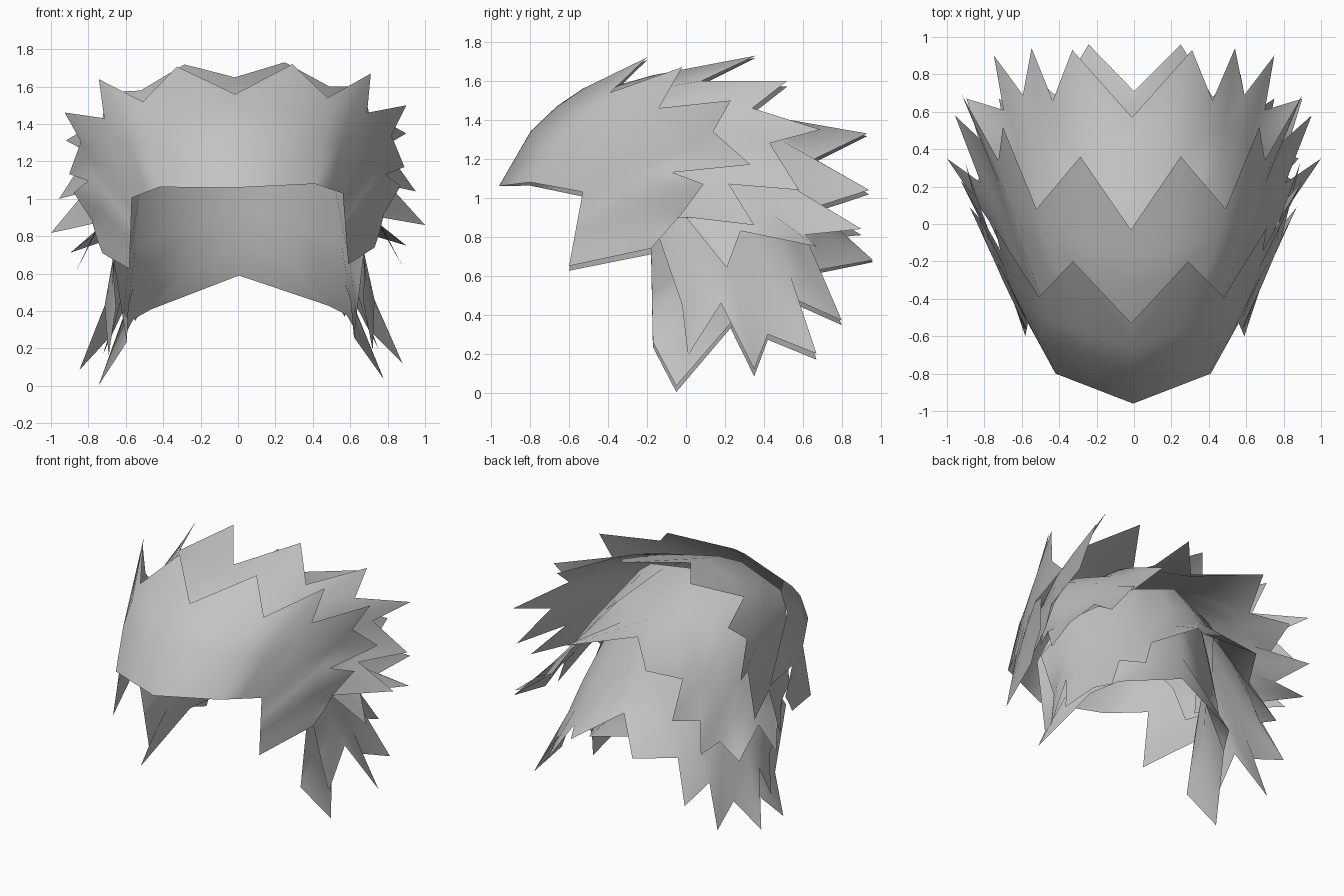
import bpy
import bmesh
from mathutils import Matrix, Vector

cube = bpy.data.objects.get("Cube")
if cube:
    bpy.data.objects.remove(cube, do_unlink=True)

# One neutral grey for all the hair
grey = bpy.data.materials.new("hair_grey")
grey.use_nodes = True
grey.diffuse_color = (0.55, 0.55, 0.55, 1)
grey.node_tree.nodes["Principled BSDF"].inputs["Base Color"].default_value = grey.diffuse_color

HEAD_CENTRE = Vector((0, 0, 0.85))
STEPS = (0.0, 0.5, 0.78)
# The whole hairpiece leans slightly to one side
to_centre = Matrix.Translation(HEAD_CENTRE)
LEAN = to_centre @ Matrix.Rotation(-0.021, 4, "Y") @ to_centre.inverted()


def upright(p):
    """Point before leaning; points on the centre line stay there."""
    return LEAN.inverted() @ Vector(p) if p[0] else Vector(p)


def sample(path, t):
    """Point at fraction t along a polyline, counted by its corners."""
    f = t * (len(path) - 1)
    i = min(int(f), len(path) - 2)
    return path[i].lerp(path[i + 1], f - i)


def strand(root, end, bow):
    """Points along a strand that bows outward over the head."""
    out = (root.lerp(end, 0.5) - HEAD_CENTRE).normalized()
    sag = bow * (end - root).length_squared
    return [root.lerp(end, t) + out * (4 * t * (1 - t) * sag) for t in STEPS]


def hair_layer(name, bow, roots, edge):
    """Half shell from root line to jagged edge (notch, tip, notch...), mirrored."""
    last = len(edge) - 1
    path = [upright(p) for p in roots]
    ends = [upright(p) for p in edge]
    # Strands bow most on the centre line and lie flat at the sides
    columns = [strand(sample(path, i / last), end, bow * (1 - i / last) ** 2)
               for i, end in enumerate(ends)]
    # Tip strands follow the surface between their two notches, then shoot out
    for i in range(1, last, 2):
        for k in range(1, len(STEPS)):
            columns[i][k] = (columns[i - 1][k] + columns[i + 1][k]) / 2
    bm = bmesh.new()
    grid = [[bm.verts.new(p) for p in col + [end]] for col, end in zip(columns, ends)]
    for a, b in zip(grid, grid[1:]):
        for k in range(len(STEPS)):
            bm.faces.new((a[k], b[k], b[k + 1], a[k + 1])).smooth = True
    mesh = bpy.data.meshes.new(name)
    bm.to_mesh(mesh)
    bm.free()
    mesh.materials.append(grey)
    obj = bpy.data.objects.new(name, mesh)
    bpy.context.collection.objects.link(obj)
    obj.matrix_world = LEAN
    mirror = obj.modifiers.new("Mirror", "MIRROR")
    mirror.use_clip = True
    mirror.merge_threshold = 0.001


# Front layer: brow corners sit above the first notches, then the temple edge drops
brow = [(0, -.96, 1.06), (.41, -.8, 1.08)]
temple_top, temple_tip = Vector((.56, -.53, 1.03)), Vector((.59, -.6, .65))
temple = [temple_top.lerp(temple_tip, i / 4) for i in range(5)]
hair_layer("front_hair", 0.14, brow + temple,
           [(0, -.53, 1.56), (.29, -.2, 1.72), (.48, -.39, 1.54), (.71, -.02, 1.67),
            (.69, -.14, 1.46), (.9, .23, 1.5), (.82, .14, 1.34), (.89, .33, 1.17),
            (.79, -.07, 1.13), (.87, .09, 1.07), (.78, -.02, .92), (.76, -.1, .83),
            (.73, -.18, .74)])

# Crown layer
hair_layer("crown_hair", 0.11,
           [(0, -.62, 1.43), (.41, -.52, 1.37), (.58, -.32, 1.15), (.65, -.25, .88)],
           [(0, -.03, 1.65), (.25, .36, 1.73), (.49, .08, 1.6), (.67, .52, 1.6),
            (.7, .34, 1.46), (.9, .69, 1.35), (.78, .43, 1.28), (.95, .58, 1.04),
            (.81, .22, 1.07), (1, .35, .86), (.77, .01, .9)])

# Back layer
hair_layer("back_hair", 0.08,
           [(0, -.12, 1.57), (.42, -.14, 1.49), (.63, -.12, 1.2), (.66, -.17, .9)],
           [(0, .57, 1.34), (.31, .93, 1.33), (.42, .66, 1.2), (.54, .94, 1.04),
            (.59, .69, .96), (.75, .9, .84), (.7, .61, .81), (.9, .67, .75),
            (.78, .28, .83), (.88, .21, .64), (.74, 0, .9)])

# Nape layer
hair_layer("nape_hair", 0.08,
           [(0, .4, 1.32), (.36, .36, 1.2), (.58, .1, 1.05), (.68, -.14, .8)],
           [(0, .71, .84), (.25, .96, .68), (.42, .68, .63), (.57, .8, .37),
            (.61, .58, .47), (.75, .67, .2), (.7, .42, .3), (.88, .35, .12),
            (.73, .18, .46), (.72, .01, .19), (.67, -.02, .45)])

# Inner layer with the sideburn points
hair_layer("inner_hair", 0.08,
           [(0, .36, 1.3), (.4, .28, 1.2), (.6, 0, 1.1), (.68, -.18, .77)],
           [(0, .5, .59), (.48, .42, .43), (.58, .25, .38), (.78, -.05, .035),
            (.62, -.17, .26)])
